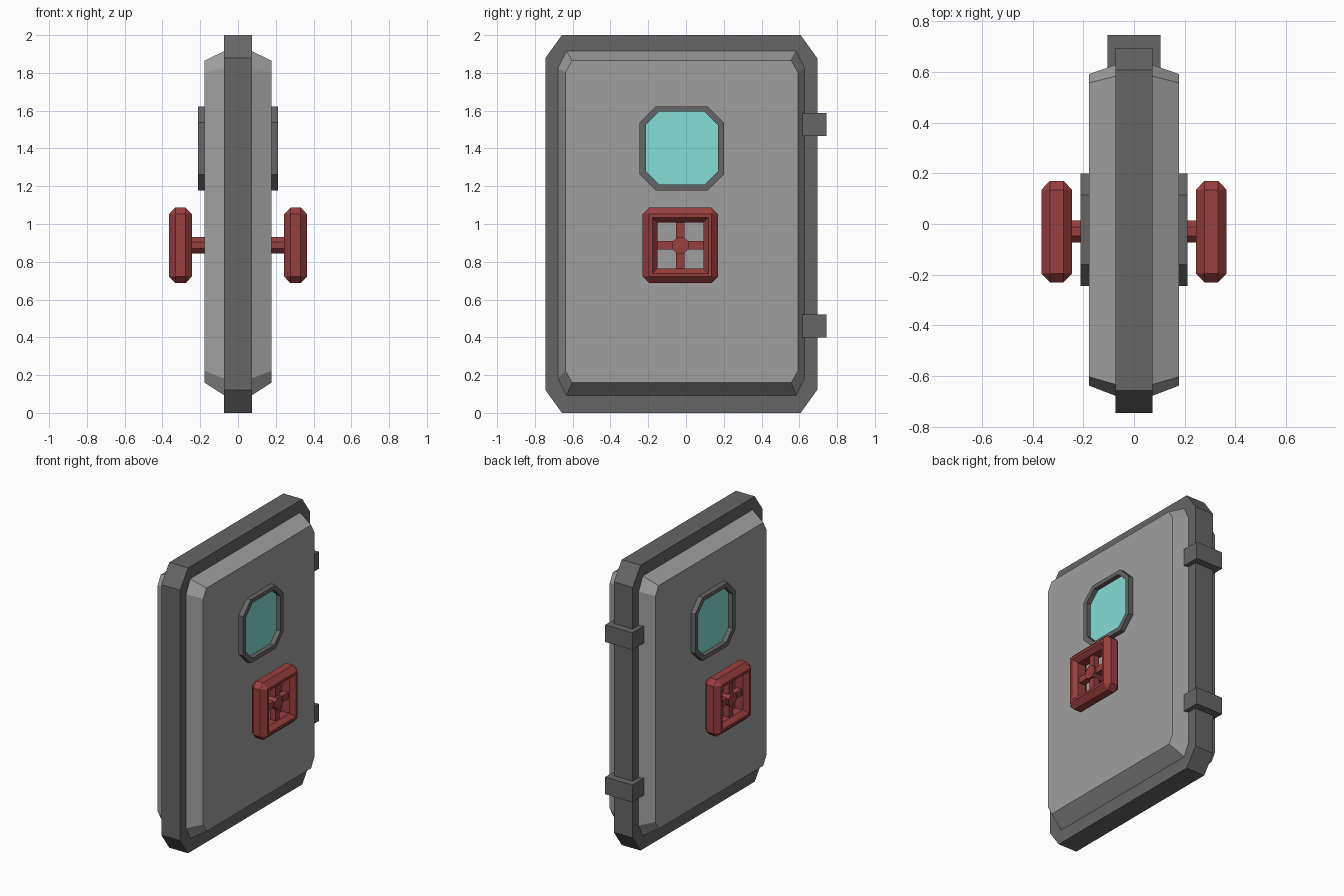
import bpy, bmesh, math

if "Cube" in bpy.data.objects:
    bpy.data.objects.remove(bpy.data.objects["Cube"])


def material(name, rgb):
    m = bpy.data.materials.new(name)
    lin = [((c / 255 + 0.055) / 1.055) ** 2.4 for c in rgb]
    m.diffuse_color = (*lin, 1)
    m.use_nodes = True
    m.node_tree.nodes["Principled BSDF"].inputs["Base Color"].default_value = m.diffuse_color
    return m


PANEL = material("light grey metal", (159, 159, 159))
FRAME = material("dark grey metal", (102, 102, 102))
GLASS = material("pale teal glass", (133, 221, 214))
RED = material("red paint", (153, 62, 62))


def loop(x, y0, y1, z0, z1, cy=0.0, cz=0.0):
    """Rectangle in the yz plane with cut corners (always 8 points)."""
    return [(x, y0 + cy, z0), (x, y1 - cy, z0), (x, y1, z0 + cz), (x, y1, z1 - cz),
            (x, y1 - cy, z1), (x, y0 + cy, z1), (x, y0, z1 - cz), (x, y0, z0 + cz)]


def square(x, cy, cz, h, c=0.0):
    return loop(x, cy - h, cy + h, cz - h, cz + h, c, c)


def loft(name, loops, mat, ring=False):
    """Skin a list of loops; capped at both ends, or closed on itself as a ring."""
    bm = bmesh.new()
    rows = [[bm.verts.new(p) for p in lp] for lp in loops]
    pairs = list(zip(rows, rows[1:]))
    if ring:
        pairs.append((rows[-1], rows[0]))
    else:
        bm.faces.new(rows[0])
        bm.faces.new(rows[-1])
    for a, b in pairs:
        for i in range(8):
            j = (i + 1) % 8
            bm.faces.new((a[i], a[j], b[j], b[i]))
    bmesh.ops.remove_doubles(bm, verts=bm.verts, dist=1e-5)
    bmesh.ops.recalc_face_normals(bm, faces=bm.faces)
    me = bpy.data.meshes.new(name)
    bm.to_mesh(me)
    bm.free()
    me.materials.append(mat)
    ob = bpy.data.objects.new(name, me)
    bpy.context.collection.objects.link(ob)
    return ob


def box(name, x0, x1, y0, y1, z0, z1, mat):
    return loft(name, [loop(x0, y0, y1, z0, z1), loop(x1, y0, y1, z0, z1)], mat)


# Outer door frame slab with cut corners
loft("door_frame", [loop(x, -0.745, 0.695, 0, 2, 0.088, 0.122) for x in (-0.073, 0.073)], FRAME)

# Hinges on the back edge
for label, z in (("lower", 0.46), ("upper", 1.527)):
    box(label + "_hinge", -0.105, 0.105, 0.615, 0.745, z - 0.06, z + 0.06, FRAME)

WY, WZ = -0.03, 0.887      # wheel centre
for side, s in (("right", 1), ("left", -1)):
    # Raised panel with sloping rim
    loft(side + "_panel", [
        loop(s * 0.05, -0.678, 0.628, 0.093, 1.915, 0.045, 0.09),
        loop(s * 0.073, -0.678, 0.628, 0.093, 1.915, 0.045, 0.09),
        loop(s * 0.177, -0.638, 0.592, 0.16, 1.865, 0.035, 0.062)], PANEL)

    # Octagonal window rim and glass plate
    outer = (-0.245, 0.2, 1.178, 1.623, 0.085, 0.085)
    inner = (-0.213, 0.17, 1.208, 1.595, 0.072, 0.072)
    loft(side + "_window_rim", [
        loop(s * 0.165, *outer), loop(s * 0.212, *outer),
        loop(s * 0.212, *inner), loop(s * 0.165, *inner)], FRAME, ring=True)
    loft(side + "_window_glass", [loop(s * x, *inner) for x in (0.172, 0.18)], GLASS)

    # Square hand wheel: bevelled ring, spokes and shaft
    X = 0.305
    profile = [(0.2, -0.027, 0.035), (0.2, 0.027, 0.035), (0.165, 0.061, 0), (0.148, 0.061, 0),
               (0.122, 0.03, 0), (0.122, -0.03, 0), (0.148, -0.061, 0), (0.165, -0.061, 0)]
    loft(side + "_wheel_rim", [square(s * (X + dx), WY, WZ, h, c) for h, dx, c in profile],
         RED, ring=True)
    box(side + "_wheel_spoke_across", s * (X - 0.022), s * (X + 0.022),
        WY - 0.13, WY + 0.13, WZ - 0.022, WZ + 0.022, RED)
    box(side + "_wheel_spoke_upright", s * (X - 0.022), s * (X + 0.022),
        WY - 0.022, WY + 0.022, WZ - 0.13, WZ + 0.13, RED)
    loft(side + "_wheel_shaft", [square(s * x, WY, WZ, 0.043, 0.025) for x in (0.17, X + 0.035)], RED)
